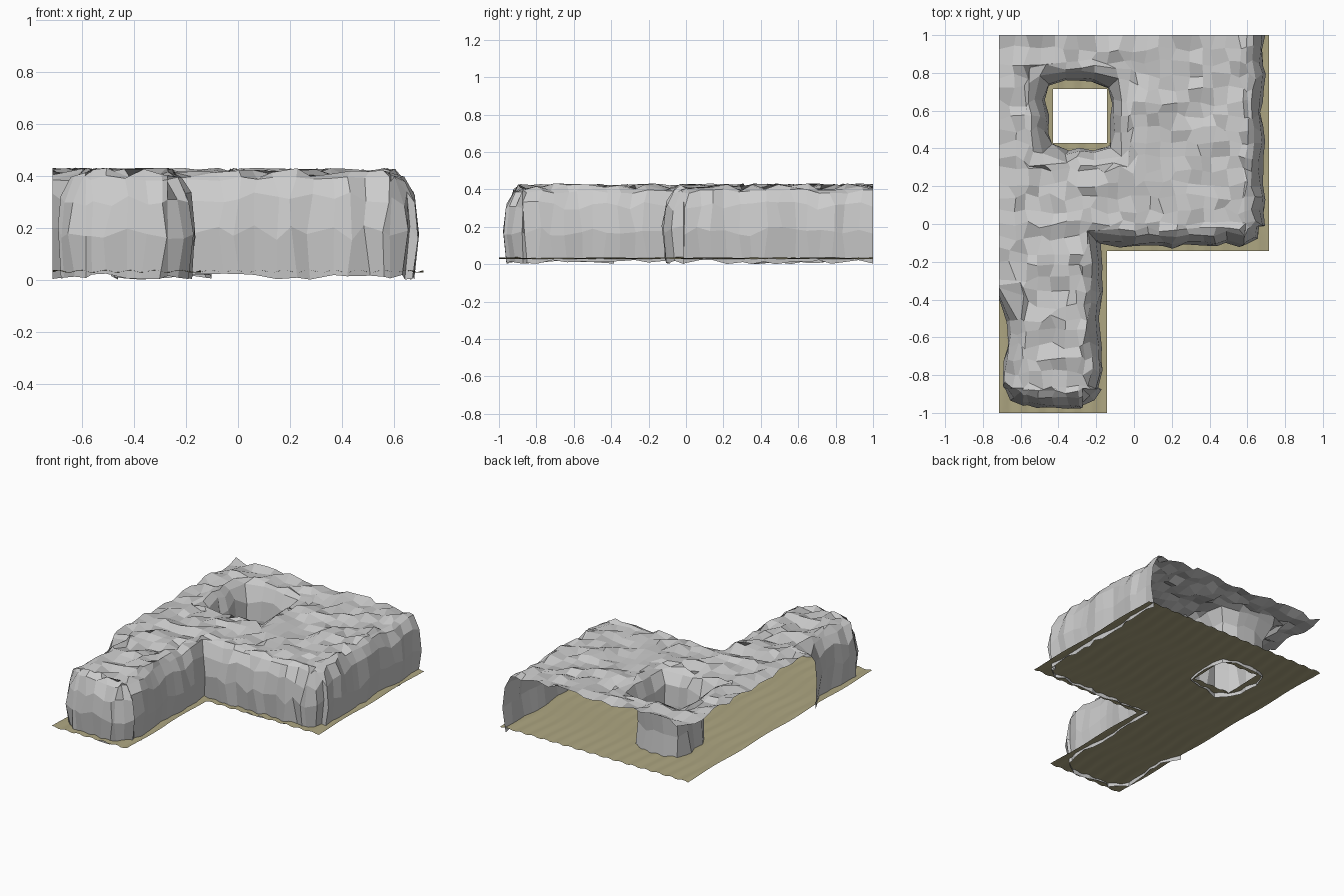
import bpy, bmesh, math, random

if "Cube" in bpy.data.objects:
    bpy.data.objects.remove(bpy.data.objects["Cube"])

random.seed(4)
TILE = 2 / 7            # plan is 5 x 7 tiles
SUB = 4                 # rock cells per tile
CELL = TILE / SUB
X0, Y0 = -2.5 * TILE, -1.0
# wall rings from the roof rim downwards: (height, inset from tile edge)
RINGS = [(0.39, 0.085), (0.31, 0.045), (0.18, 0.03), (0.012, 0.046)]


def open_tile(tx, ty):
    """True where the cave is open; the back and upper left sides continue."""
    ty = min(ty, 6)
    if tx < 0 and ty >= 2:
        tx = 0
    if not (0 <= tx < 5 and 0 <= ty):
        return False
    return (ty >= 3 or tx < 2) and (tx, ty) != (1, 5)


def open_cell(i, j):
    return open_tile(i // SUB, j // SUB)


def inward(i, j):
    """Direction away from touching rock, plus the count of open neighbours."""
    nx = ny = n = 0
    for dx in (-1, 1):
        for dy in (-1, 1):
            if open_cell(i + min(dx, 0), j + min(dy, 0)):
                nx, ny, n = nx + dx, ny + dy, n + 1
    clip = lambda v: max(-1, min(1, v))
    return clip(nx), clip(ny), n


AROUND = [(a, b) for a in (-1, 0, 1) for b in (-1, 0, 1) if a or b]


def corner_step(i, j):
    """Step to a neighbouring outer corner, or None."""
    for a, b in AROUND:
        if inward(i + a, j + b)[2] == 1:
            return a, b
    return None


def make_object(name, bm):
    mesh = bpy.data.meshes.new(name)
    bm.to_mesh(mesh)
    bm.free()
    obj = bpy.data.objects.new(name, mesh)
    bpy.context.collection.objects.link(obj)
    return obj


# Rock shell: roof plus rounded walls
bm = bmesh.new()
cache = {}
bulge = {}              # each wall column bulges in or out as a whole


def rock_vert(i, j, k=0):
    if (i, j, k) in cache:
        return cache[i, j, k]
    nx, ny, n = inward(i, j)
    x, y = X0 + i * CELL, Y0 + j * CELL
    in_pit = SUB <= i <= 2 * SUB and 5 * SUB <= j <= 6 * SUB
    near = corner_step(i, j)
    jit = 0.022
    if n == 4:                                   # roof interior
        z = random.uniform(0.39, 0.432)
        # push the first roof row inward, clear of the wall rim
        px = py = 0
        for a, b in AROUND:
            if inward(i + a, j + b)[2] < 4:
                px, py = px + a, py + b
        push = 0.06 if near else 0.045
        x -= push * max(-1, min(1, px))
        y -= push * max(-1, min(1, py))
        if near:
            z -= 0.012
        if px or py:
            jit = 0.015
    else:                                        # wall rings
        z, inset = RINGS[k]
        if n == 1:                               # outer corner, rounded
            inset += 0.042
        elif n == 3 and in_pit:                  # pit corner, rounded
            inset *= 0.7 if k == 0 else 0.2
        elif near:                               # slide away from the corner
            inset += 0.008
            x -= near[0] * 0.055
            y -= near[1] * 0.055
        inset += bulge.setdefault((i, j), random.uniform(-0.012, 0.014))
        inset += random.uniform(-0.006, 0.006)
        x, y = x + nx * inset, y + ny * inset
        z += random.uniform(-1, 1) * (0.012 if k in (0, 3) else 0.03)
        # shift along the wall only
        if n == 2 and not near:
            x += random.uniform(-0.018, 0.018) * (nx == 0)
            y += random.uniform(-0.018, 0.018) * (ny == 0)
        jit = 0.004
    x += random.uniform(-jit, jit)
    y += random.uniform(-jit, jit)
    if i == 0 and j >= 2 * SUB:                  # straight open sides
        x = X0
    if j == 7 * SUB:
        y = 1.0
    cache[i, j, k] = bm.verts.new((x, y, max(z, 0)))
    return cache[i, j, k]


for i in range(5 * SUB):
    for j in range(7 * SUB):
        if not open_cell(i, j):
            continue
        ring = [(i, j), (i + 1, j), (i + 1, j + 1), (i, j + 1)]
        bm.faces.new([rock_vert(*c) for c in ring])
        sides = [(0, -1), (1, 0), (0, 1), (-1, 0)]
        for s, (dx, dy) in enumerate(sides):
            if open_cell(i + dx, j + dy):
                continue
            a, b = ring[s], ring[(s + 1) % 4]
            for k in range(len(RINGS) - 1):
                bm.faces.new([rock_vert(*b, k), rock_vert(*a, k),
                              rock_vert(*a, k + 1), rock_vert(*b, k + 1)])
make_object("rock_shell", bm)

# Sand floor: ripples running front to back
bm = bmesh.new()
cols, rows = 12, 4
cache = {}


def sand_vert(i, j):
    if (i, j) not in cache:
        x, y = X0 + i * TILE / cols, Y0 + j * TILE / rows
        wave = math.sin(i / cols * 3 * math.tau + 0.9 * math.sin(y * 11))
        cache[i, j] = bm.verts.new((x, y, 0.033 + 0.005 * wave))
    return cache[i, j]


for i in range(5 * cols):
    for j in range(7 * rows):
        if open_tile(i // cols, j // rows):
            bm.faces.new([sand_vert(i, j), sand_vert(i + 1, j),
                          sand_vert(i + 1, j + 1), sand_vert(i, j + 1)])
floor = make_object("sand_floor", bm)
for p in floor.data.polygons:
    p.use_smooth = True
sand = bpy.data.materials.new("sand")
sand.diffuse_color = (0.42, 0.38, 0.22, 1)
sand.use_nodes = True
sand.node_tree.nodes["Principled BSDF"].inputs["Base Color"].default_value = sand.diffuse_color
floor.data.materials.append(sand)
